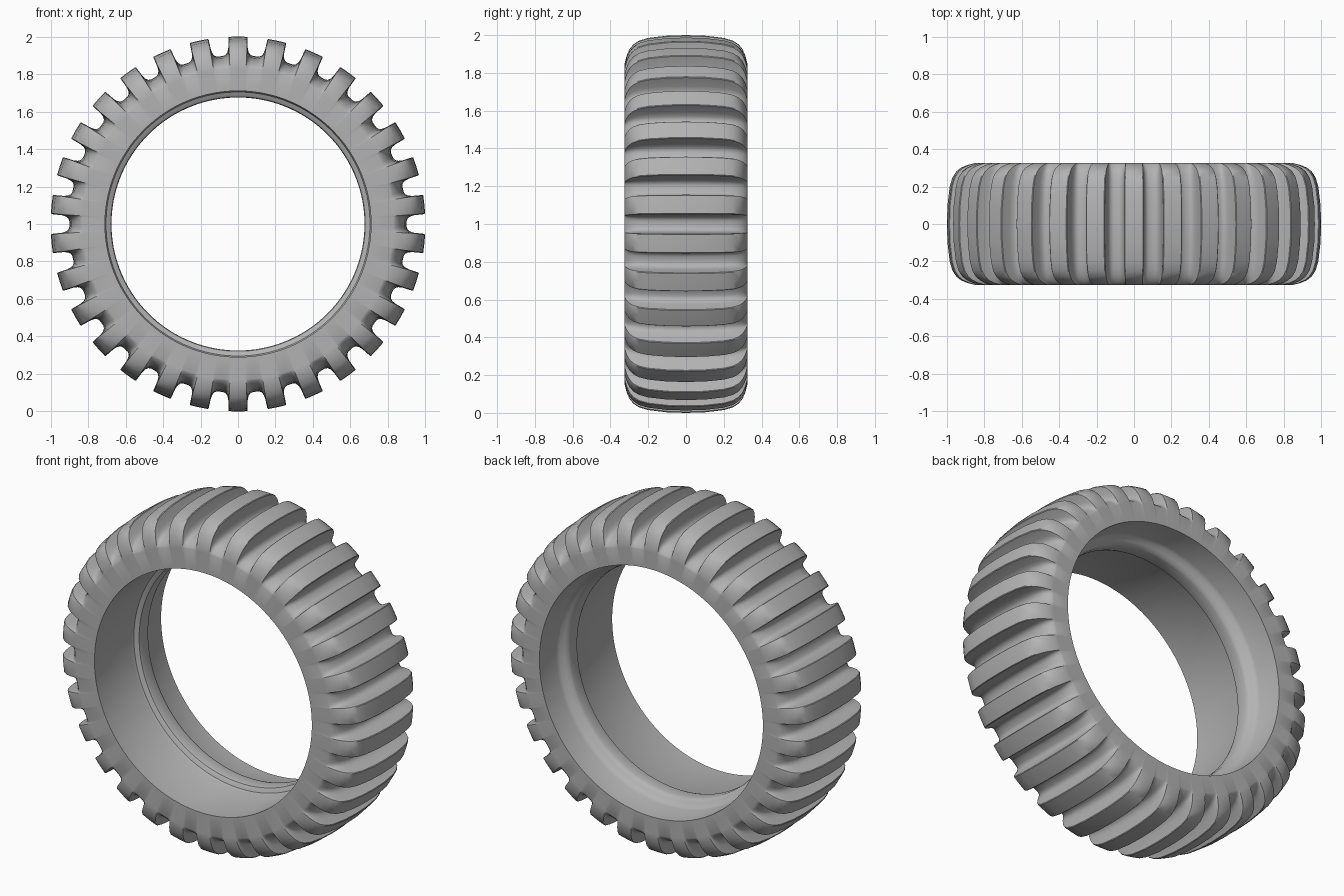
import bpy
import bmesh
from math import sin, cos, radians

cube = bpy.data.objects.get("Cube")
if cube:
    bpy.data.objects.remove(cube, do_unlink=True)

rubber = bpy.data.materials.new("grey_rubber")
rubber.use_nodes = True
colour = (0.45, 0.45, 0.45, 1)
rubber.diffuse_color = colour
rubber.node_tree.nodes["Principled BSDF"].inputs["Base Color"].default_value = colour

LUGS = 30
PITCH = 360 / LUGS

# Half cross-sections (offset from the centre line, radius), crown to sidewall
lug = [(0, 1), (.1, .997), (.2, .985), (.25, .97), (.28, .95),
       (.3, .925), (.315, .89), (.325, .85), (.325, .83)]
floor = [(0, .9), (.1, .897), (.2, .89), (.24, .883), (.268, .875),
         (.288, .866), (.305, .855), (.32, .84), (.325, .83)]

# Bore section from the back rim to the front rim, with the bead ridge
bore = [(.325, .73), (.18, .722), (.16, .715), (.145, .695), (.13, .679), (.115, .675),
        (.06, .675), (.047, .679), (.04, .69), (.034, .704), (.02, .71), (-.325, .71)]

# Lug height across half a pitch: flat top, steep flank, rounded groove
flank = [(0, 1), (2.75, 1), (2.95, .96), (3.15, .42), (3.5, .2),
         (4.1, .06), (5, 0), (6, 0)]
steps = flank + [(PITCH - a, h) for a, h in flank[-2:0:-1]]


def mirror(half):
    return [(-y, r) for y, r in half[:0:-1]] + half


def section(height):
    """Closed tyre section at a given lug height."""
    tread = [(fy + (ly - fy) * height, fr + (lr - fr) * height)
             for (ly, lr), (fy, fr) in zip(mirror(lug), mirror(floor))]
    return tread + bore


# Sweep the section round the axle
bm = bmesh.new()
rings = []
for i in range(LUGS):
    for angle, height in steps:
        t = radians(i * PITCH + angle)
        rings.append([bm.verts.new((r * sin(t), y, 1 + r * cos(t)))
                      for y, r in section(height)])
for k, ring in enumerate(rings):
    after = rings[(k + 1) % len(rings)]
    for j in range(len(ring)):
        n = (j + 1) % len(ring)
        bm.faces.new((ring[j], ring[n], after[n], after[j]))
bmesh.ops.recalc_face_normals(bm, faces=bm.faces)

mesh = bpy.data.meshes.new("tyre")
bm.to_mesh(mesh)
bm.free()
mesh.materials.append(rubber)
tyre = bpy.data.objects.new("tyre", mesh)
bpy.context.collection.objects.link(tyre)

bpy.ops.object.select_all(action='DESELECT')
tyre.select_set(True)
bpy.context.view_layer.objects.active = tyre
bpy.ops.object.shade_smooth_by_angle(angle=radians(35))
